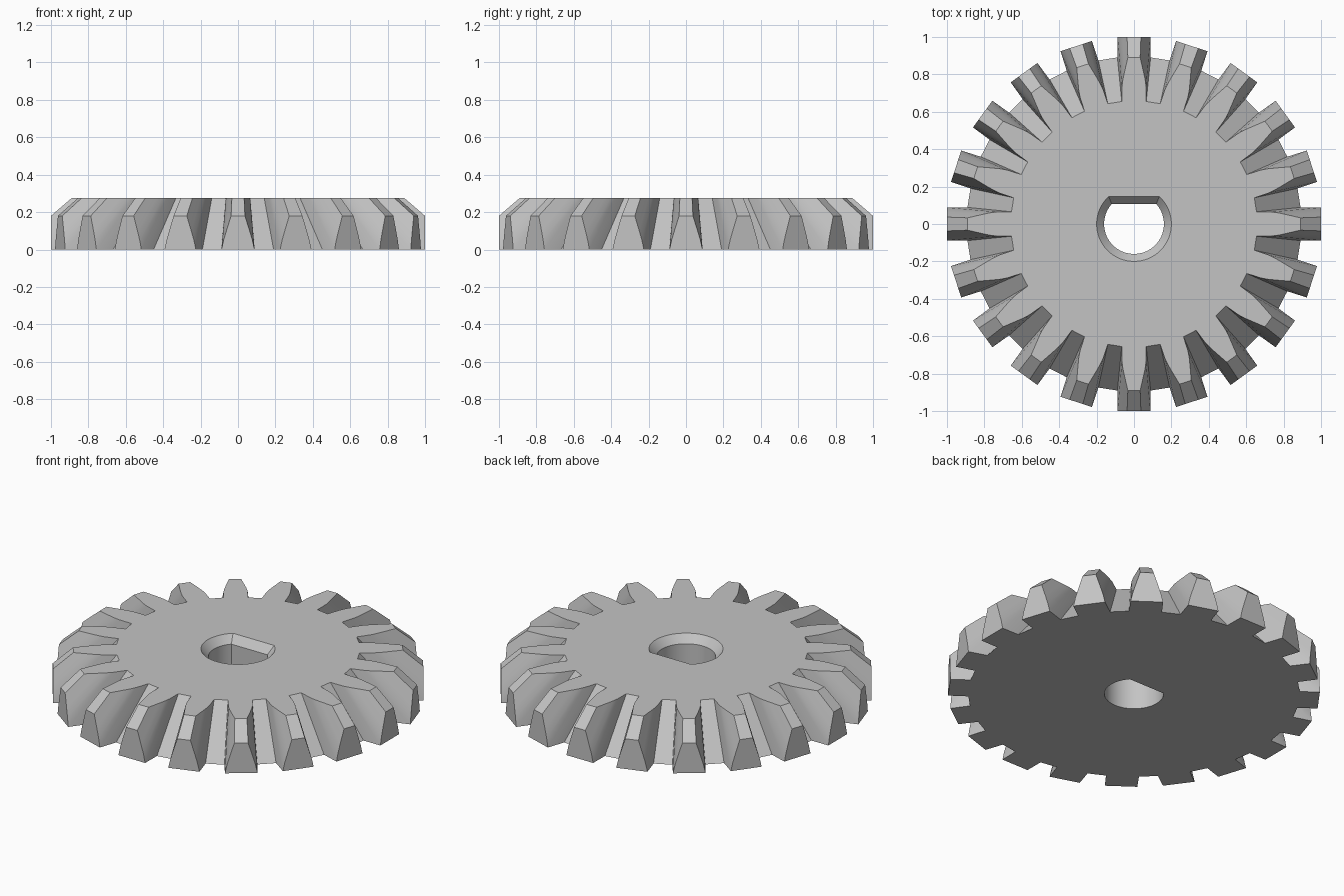
import bpy
import bmesh
import math
from mathutils import Vector, Matrix

if "Cube" in bpy.data.objects:
    bpy.data.objects.remove(bpy.data.objects["Cube"], do_unlink=True)

TEETH = 20
HEIGHT = 0.275
APEX = 1.04          # height of the cone apex that every tooth line runs to
ROOT_Z = -0.128      # root height projected onto the outer tooth plane

# Half tooth section on the outer plane: (half width, height), root to tip
half = [(0.100, ROOT_Z), (0.088, 0), (0.077, 0.05), (0.062, 0.1), (0.037, 0.18)]
section = [(-w, z) for w, z in half] + [(w, z) for w, z in reversed(half)]

steel = bpy.data.materials.new("steel grey")
steel.use_nodes = True
steel.diffuse_color = (0.55, 0.55, 0.55, 1)
steel.node_tree.nodes["Principled BSDF"].inputs["Base Color"].default_value = (0.55, 0.55, 0.55, 1)


def make_object(name, bm):
    bmesh.ops.recalc_face_normals(bm, faces=bm.faces)
    mesh = bpy.data.meshes.new(name)
    bm.to_mesh(mesh)
    bm.free()
    mesh.materials.append(steel)
    obj = bpy.data.objects.new(name, mesh)
    bpy.context.collection.objects.link(obj)
    return obj


def toward_apex(w, z, scale):
    """Slide a section point along its line to the cone apex."""
    return Vector((scale, w * scale, APEX - (APEX - z) * scale))


# Gear body: an upper and an outer ring of points joined by strips
bm = bmesh.new()
upper, outer, base = [], [], []
for i in range(TEETH):
    turn = Matrix.Rotation(math.tau * i / TEETH, 3, "Z")
    tooth = []
    for w, z in section:
        top_scale = (APEX - HEIGHT) / (APEX - z)
        low_scale = min(1, APEX / (APEX - z))
        upper.append(bm.verts.new(turn @ toward_apex(w, z, top_scale)))
        tooth.append(bm.verts.new(turn @ toward_apex(w, z, low_scale)))
    outer += tooth
    base += [tooth[0], tooth[1], tooth[-2], tooth[-1]]
    bm.faces.new(tooth[1:-1])          # outer end of the tooth

count = len(upper)
for a in range(count):
    b = (a + 1) % count
    bm.faces.new((outer[a], outer[b], upper[b], upper[a]))
bm.faces.new(upper)
bm.faces.new(base[::-1])
gear = make_object("bevel_gear", bm)


# Shaft hole with one flat side and a chamfered upper rim
def d_loop(bm, radius, flat, z, steps=48):
    start = math.pi - math.asin(flat / radius)
    sweep = math.pi + 2 * math.asin(flat / radius)
    angles = [start + sweep * k / steps for k in range(steps + 1)]
    return [bm.verts.new((radius * math.cos(t), radius * math.sin(t), z)) for t in angles]


bm = bmesh.new()
loops = [d_loop(bm, 0.16, 0.107, -0.1),
         d_loop(bm, 0.16, 0.107, HEIGHT - 0.045),
         d_loop(bm, 0.20, 0.147, HEIGHT),
         d_loop(bm, 0.20, 0.147, HEIGHT + 0.1)]
for low, high in zip(loops, loops[1:]):
    for k in range(len(low)):
        n = (k + 1) % len(low)
        bm.faces.new((low[k], low[n], high[n], high[k]))
bm.faces.new(loops[0])
bm.faces.new(loops[-1])
cutter = make_object("shaft_hole_cutter", bm)
cutter.hide_render = True

# Cut the hole, then remove the cutter
bpy.ops.object.select_all(action="DESELECT")
gear.select_set(True)
bpy.context.view_layer.objects.active = gear
cut = gear.modifiers.new("shaft_hole", "BOOLEAN")
cut.operation = "DIFFERENCE"
cut.solver = "EXACT"
cut.object = cutter
bpy.ops.object.modifier_apply(modifier=cut.name)
bpy.data.objects.remove(cutter, do_unlink=True)

bpy.ops.object.shade_smooth_by_angle(angle=math.radians(25))
